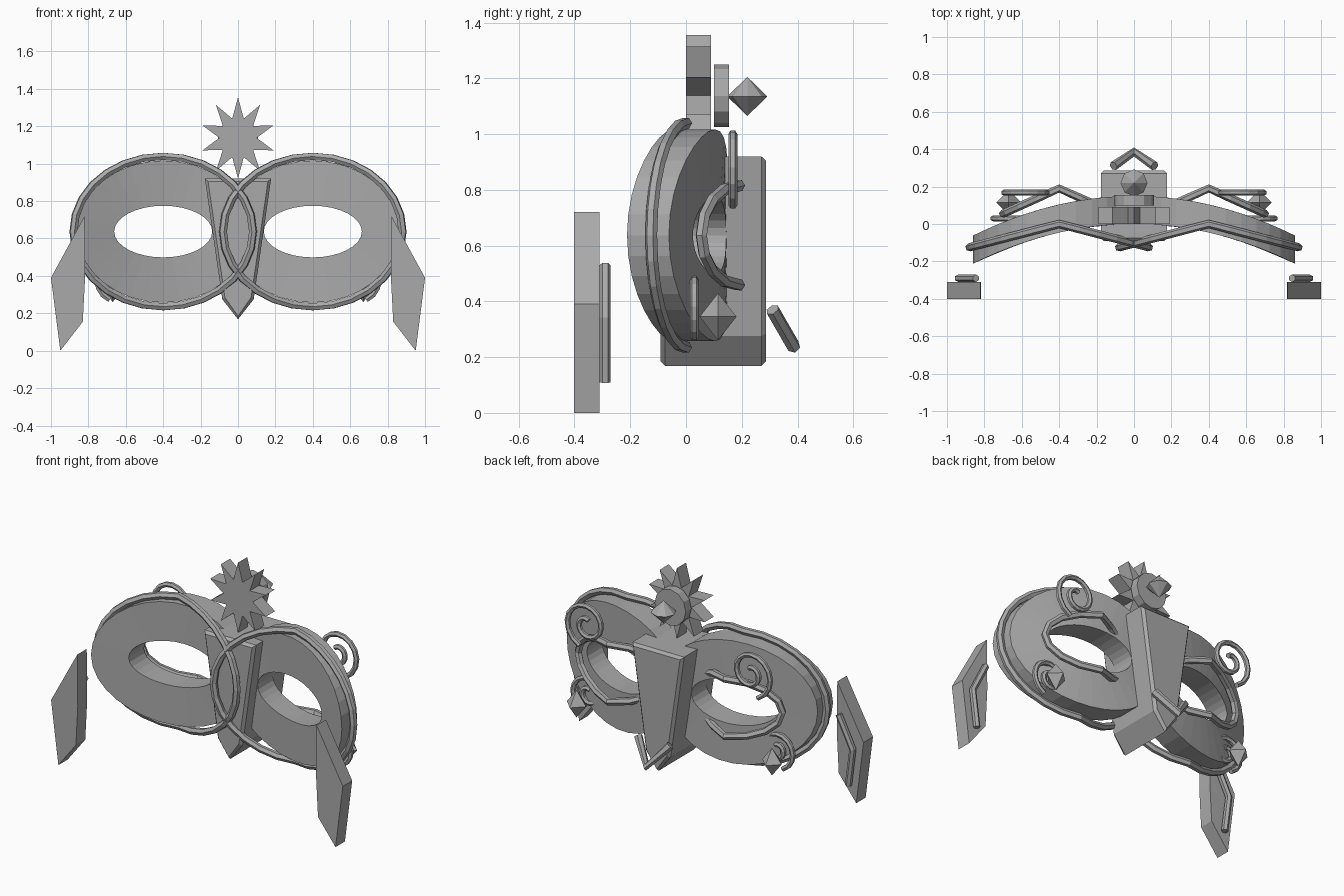
import bpy, bmesh
from math import sin, cos, pi, radians

cube = bpy.data.objects.get("Cube")
if cube:
    bpy.data.objects.remove(cube, do_unlink=True)

grey = bpy.data.materials.new("plain_grey")
grey.use_nodes = True
GREY = (0.4, 0.4, 0.4, 1)
grey.diffuse_color = GREY
grey.node_tree.nodes["Principled BSDF"].inputs["Base Color"].default_value = GREY

EYE_X, EYE_Z = 0.4, 0.637


def add_object(name, mesh):
    obj = bpy.data.objects.new(name, mesh)
    mesh.materials.clear()
    mesh.materials.append(grey)
    bpy.context.collection.objects.link(obj)
    return obj


def loft(name, rings, closed=False):
    """Skin a list of equal point rings; cap the ends unless closed."""
    bm = bmesh.new()
    loops = [[bm.verts.new(p) for p in ring] for ring in rings]
    pairs = list(zip(loops, loops[1:]))
    if closed:
        pairs.append((loops[-1], loops[0]))
    else:
        bm.faces.new(loops[0])
        bm.faces.new(loops[-1])
    n = len(loops[0])
    for a, b in pairs:
        for i in range(n):
            j = (i + 1) % n
            bm.faces.new((a[i], a[j], b[j], b[i]))
    bmesh.ops.recalc_face_normals(bm, faces=bm.faces)
    mesh = bpy.data.meshes.new(name)
    bm.to_mesh(mesh)
    bm.free()
    return add_object(name, mesh)


def prism(name, outline, y0, y1):
    return loft(name, [[(x, y, z) for x, z in outline] for y in (y0, y1)])


def tube(name, points, radius, cyclic=False):
    """Six-sided tube along a polyline."""
    curve = bpy.data.curves.new(name + "_path", "CURVE")
    curve.dimensions = "3D"
    curve.bevel_depth = radius
    curve.bevel_resolution = 1
    curve.use_fill_caps = True
    spline = curve.splines.new("POLY")
    spline.points.add(len(points) - 1)
    for p, co in zip(spline.points, points):
        p.co = (*co, 1)
    spline.use_cyclic_u = cyclic
    temp = bpy.data.objects.new(name + "_path", curve)
    mesh = bpy.data.meshes.new_from_object(temp)
    bpy.data.objects.remove(temp)
    for poly in mesh.polygons:
        poly.use_smooth = False
    return add_object(name, mesh)


def ellipse(cx, cz, rx, rz, n):
    return [(cx + rx * cos(2 * pi * i / n), cz + rz * sin(2 * pi * i / n))
            for i in range(n)]


def gem(name, centre, radius, half_height, sides):
    bm = bmesh.new()
    for flip in (1, -1):
        bmesh.ops.create_cone(bm, segments=sides, radius1=radius, radius2=0,
                              depth=half_height)
        new = [v for v in bm.verts if not v.tag]
        for v in new:
            v.co.z = flip * (v.co.z + half_height / 2)
            v.tag = True
    bmesh.ops.remove_doubles(bm, verts=bm.verts, dist=1e-4)
    bmesh.ops.recalc_face_normals(bm, faces=bm.faces)
    bmesh.ops.translate(bm, verts=bm.verts, vec=centre)
    mesh = bpy.data.meshes.new(name)
    bm.to_mesh(mesh)
    bm.free()
    return add_object(name, mesh)


def bent(outline, y):
    """Sweep an outline backwards away from the nose."""
    return [(x, y - 0.286 * x * x, z) for x, z in outline]


def folded_ring(name, s, rx, rz, peak, slope, radius, n):
    """Oval tube folded about its vertical axis."""
    cx = s * EYE_X
    tube(name, [(x, peak - slope * abs(x - cx), z)
                for x, z in ellipse(cx, EYE_Z, rx, rz, n)], radius, True)


def curl(name, s, cx, y, cz, scale):
    pts = []
    for i in range(25):
        t = i / 24
        a = radians(-70 + 540 * t)
        r = scale * (0.15 - 0.12 * t)
        pts.append((s * (cx + r * cos(a)), y, cz + r * sin(a)))
    tube(name, pts, 0.016)


for s, side in ((1, "left"), (-1, "right")):
    # Curved eye plate with its oval opening
    outer = ellipse(s * EYE_X, EYE_Z, 0.46, 0.38, 32)
    hole = ellipse(s * EYE_X, EYE_Z, 0.262, 0.138, 32)
    loft(side + "_eye_plate", [bent(outer, 0), bent(hole, 0),
                               bent(hole, 0.15), bent(outer, 0.15)], True)

    # Rims around the plate and behind the opening
    folded_ring(side + "_outer_rim", s, 0.48, 0.402, 0.0, 0.26, 0.022, 28)
    folded_ring(side + "_eye_rim", s, 0.3, 0.178, 0.19, 0.45, 0.022, 16)

    # Curls and hanging gem on the back
    curl(side + "_upper_curl", s, 0.56, 0.168, 0.885, 1.0)
    curl(side + "_lower_curl", s, 0.645, 0.03, 0.385, 0.8)
    gem(side + "_gem", (s * 0.67, 0.115, 0.345), 0.066, 0.085, 4)

    # Side feather and its quill
    blade = [(0.82, 0.72), (1.0, 0.39), (0.95, 0.0), (0.83, 0.155), (0.817, 0.4)]
    prism(side + "_feather", [(s * x, z) for x, z in blade], -0.402, -0.31)
    tube(side + "_quill", [(s * x, -0.29, z) for x, z in
                           ((0.845, 0.53), (0.94, 0.34), (0.91, 0.11))], 0.02)

# Nose bridge: tapered block with chamfered front and back
nose = [(-0.16, 0.905), (0.16, 0.905), (0.07, 0.285), (0, 0.185), (-0.07, 0.285)]
wide = [(-0.177, 0.92), (0.177, 0.92), (0.084, 0.275), (0, 0.168), (-0.084, 0.275)]
loft("nose_bridge", [[(x, y, z) for x, z in ring] for ring, y in
                     ((nose, -0.092), (wide, -0.075), (wide, 0.27), (nose, 0.287))])

# Chevron behind the nose
tube("nose_chevron", [(-0.11, 0.31, 0.37), (0, 0.385, 0.24), (0.11, 0.31, 0.37)], 0.025)

# Crest: ten-pointed star, disc and gem
star = []
for i in range(20):
    k = 1 if i % 2 == 0 else 0.5
    a = pi * i / 10
    star.append((0.2 * k * sin(a), 1.138 + 0.217 * k * cos(a)))
prism("crest_star", star, 0.0, 0.09)
prism("crest_disc", ellipse(0, 1.137, 0.107, 0.112, 12), 0.1, 0.155)
gem("crest_gem", (0, 0.22, 1.135), 0.072, 0.07, 8)
